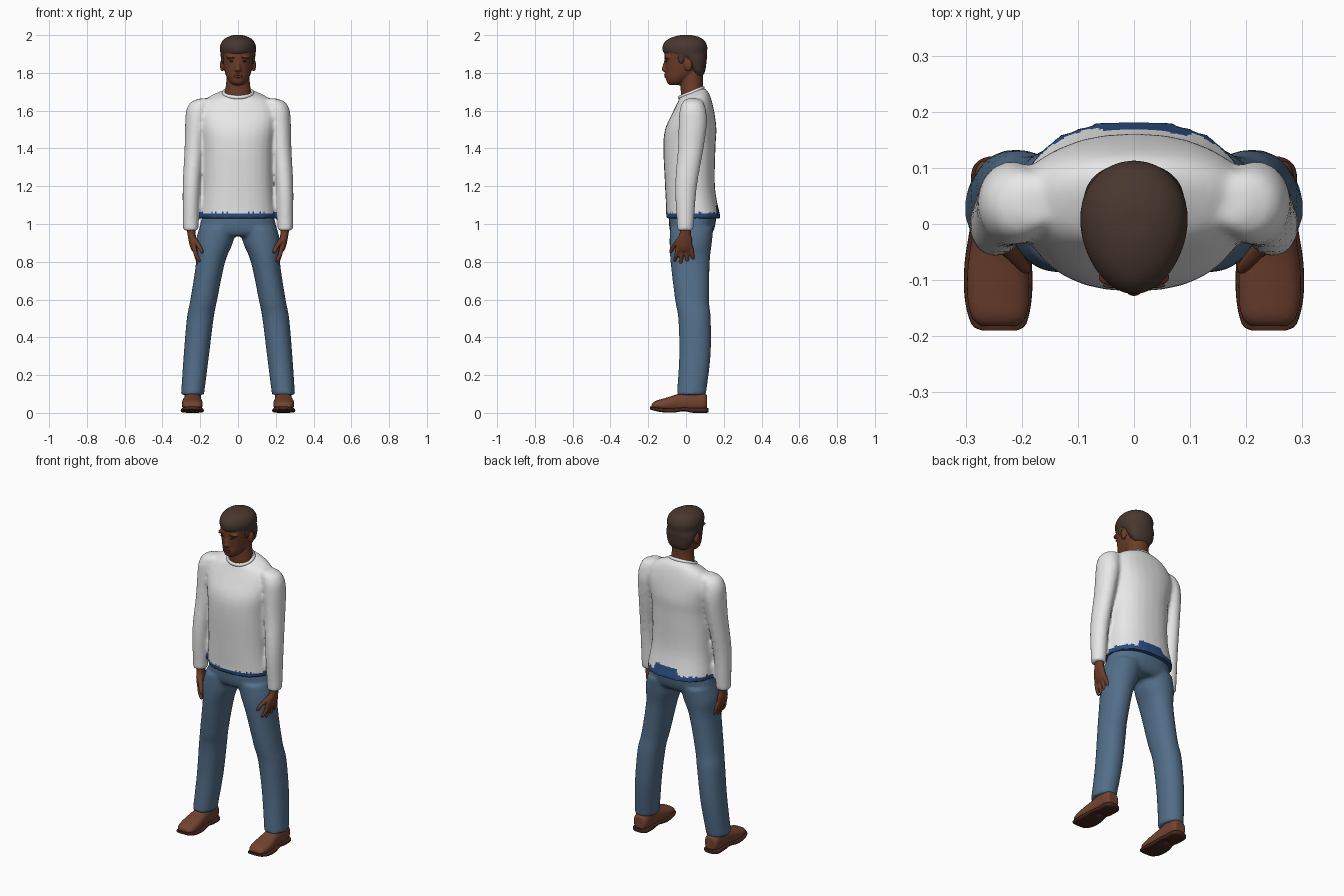
import bpy, bmesh, math
from mathutils import Matrix, Vector

cube = bpy.data.objects.get("Cube")
if cube:
    bpy.data.objects.remove(cube, do_unlink=True)


def material(name, r, g, b):
    m = bpy.data.materials.new(name)
    m.use_nodes = True
    m.diffuse_color = (r, g, b, 1)
    m.node_tree.nodes["Principled BSDF"].inputs["Base Color"].default_value = (r, g, b, 1)
    return m


KNIT = material("sweater white", .8, .8, .8)
HEM = material("hem blue", .025, .075, .22)
DENIM = material("jeans blue", .085, .155, .25)
SKIN = material("brown skin", .15, .045, .022)
LIPS = material("lips", .12, .034, .02)
HAIR = material("dark hair", .065, .038, .028)
EYE = material("eye dark", .02, .012, .01)
LEATHER = material("shoe brown", .17, .056, .03)
SOLE = material("sole brown", .06, .02, .012)


def curve(a, b, c, d, t):
    """Smooth interpolation through b and c."""
    return [q + .5 * t * (r - p + t * (2*p - 5*q + 4*r - s + t * (3*(q - r) + s - p)))
            for p, q, r, s in zip(a, b, c, d)]


def loft(bm, sections, side=1, power=2, egg=0, axis="z", segs=28, steps=4):
    """Skin rings of (along, centre a, centre b, radius a, radius b, tilt)."""
    secs = [list(s) + [0] * (6 - len(s)) for s in sections]
    n = len(secs)
    rows = []
    for i in range(n - 1):
        pts = [secs[max(0, min(n - 1, i + k))] for k in (-1, 0, 1, 2)]
        rows += [curve(*pts, k / steps) for k in range(steps)]
    rows.append(secs[-1])
    rings = []
    for h, ca, cb, ra, rb, tilt in rows:
        ring = []
        for k in range(segs):
            ang = math.tau * k / segs
            c, s = math.cos(ang), math.sin(ang)
            a = math.copysign(abs(c) ** (2 / power), c) * ra * (1 + egg * s)
            b = math.copysign(abs(s) ** (2 / power), s) * rb
            x = side * (ca + a)
            co = (x, cb + b, h + tilt * b) if axis == "z" else (x, h, cb + b)
            ring.append(bm.verts.new(co))
        rings.append(ring)
    for lo, hi in zip(rings, rings[1:]):
        for k in range(segs):
            j = (k + 1) % segs
            bm.faces.new((lo[k], lo[j], hi[j], hi[k]))
    bm.faces.new(rings[0])
    bm.faces.new(rings[-1])


def ball(bm, centre, radii):
    m = Matrix.Translation(centre) @ Matrix.Diagonal((*radii, 1))
    bmesh.ops.create_uvsphere(bm, u_segments=16, v_segments=10, radius=1, matrix=m)


def finish(bm, name, *mats, voxel=0, smooth=4):
    """Make the object; a voxel size fuses overlapping parts into one skin."""
    bmesh.ops.recalc_face_normals(bm, faces=bm.faces[:])
    mesh = bpy.data.meshes.new(name)
    bm.to_mesh(mesh)
    bm.free()
    ob = bpy.data.objects.new(name, mesh)
    bpy.context.collection.objects.link(ob)
    if voxel:
        mod = ob.modifiers.new("fuse", "REMESH")
        mod.mode, mod.voxel_size = "VOXEL", voxel
        mod = ob.modifiers.new("relax", "SMOOTH")
        mod.factor, mod.iterations = .5, smooth
        fused = bpy.data.meshes.new_from_object(ob.evaluated_get(bpy.context.evaluated_depsgraph_get()))
        ob.modifiers.clear()
        ob.data = fused
    ob.data.materials.clear()
    for m in mats:
        ob.data.materials.append(m)
    bpy.ops.object.select_all(action="DESELECT")
    ob.select_set(True)
    bpy.context.view_layer.objects.active = ob
    bpy.ops.object.shade_smooth_by_angle(angle=math.radians(50))
    return ob


# Sweater: torso and sleeves fused
bm = bmesh.new()
loft(bm, [(1.03, 0, .04, .202, .147), (1.07, 0, .035, .198, .14), (1.2, 0, .021, .185, .132),
          (1.4, 0, .018, .185, .138), (1.5, 0, .025, .198, .136), (1.58, 0, .038, .21, .114),
          (1.64, 0, .043, .19, .094, .1), (1.675, 0, .04, .145, .08, .25),
          (1.695, 0, .03, .085, .066, .4)], power=2.3)
for side in (1, -1):
    loft(bm, [(.965, .25, -.004, .04, .042), (1.02, .25, -.003, .042, .046), (1.2, .246, 0, .047, .058),
              (1.4, .231, .025, .052, .068), (1.53, .22, .036, .06, .075), (1.6, .212, .036, .062, .07),
              (1.645, .195, .036, .055, .055), (1.665, .17, .036, .03, .03)], side)
sweater = finish(bm, "sweater", KNIT, HEM, voxel=.01, smooth=5)
for p in sweater.data.polygons:
    x, y, z = p.center
    top = 1.1 if y > .1 and -.06 < x < .1 else 1.06
    p.material_index = int(z < top and abs(x) < .208)

# Collar: a soft ring dipping at the front
bm = bmesh.new()
ring = []
for k in range(32):
    a = math.tau * k / 32
    out = Vector((math.cos(a), math.sin(a), 0))
    mid = Vector((.076 * out.x, .028 + .062 * out.y, 1.695 + .025 * out.y))
    ring.append([bm.verts.new(mid + .009 * (math.cos(t) * out + Vector((0, 0, 1.2 * math.sin(t)))))
                 for t in (math.tau * q / 8 for q in range(8))])
for k in range(32):
    a, b = ring[k], ring[(k + 1) % 32]
    for q in range(8):
        bm.faces.new((a[q], a[(q + 1) % 8], b[(q + 1) % 8], b[q]))
finish(bm, "collar", KNIT)

# Jeans: hips and legs fused
bm = bmesh.new()
loft(bm, [(.935, 0, .028, .17, .095), (.96, 0, .03, .203, .114), (1, 0, .033, .2, .123),
          (1.045, 0, .035, .188, .126)], power=2.2)
for side in (1, -1):
    loft(bm, [(.095, .241, .028, .061, .077), (.3, .221, .047, .067, .083), (.5, .2, .045, .071, .086),
              (.6, .181, .032, .071, .09), (.8, .145, .022, .077, .104), (.9, .126, .025, .099, .112),
              (.98, .11, .03, .095, .115)], side, power=2.15)
finish(bm, "jeans", DENIM, voxel=.01)

# Head, neck, nose and ears fused
bm = bmesh.new()
loft(bm, [(1.735, 0, -.06, .022, .025), (1.75, 0, -.053, .042, .048), (1.78, 0, -.035, .061, .073),
          (1.81, 0, -.02, .071, .088), (1.85, 0, -.008, .079, .104), (1.89, 0, -.005, .084, .11),
          (1.93, 0, -.003, .084, .107), (1.965, 0, 0, .065, .085), (1.985, 0, 0, .03, .04)],
     power=2.15, egg=.06)
loft(bm, [(1.64, 0, .035, .078, .06), (1.7, 0, .032, .069, .06), (1.76, 0, .03, .062, .059),
          (1.83, 0, .03, .06, .065)])
loft(bm, [(1.803, 0, -.1, .012, .012), (1.815, 0, -.107, .02, .022), (1.83, 0, -.106, .014, .02),
          (1.87, 0, -.1, .008, .014)])
ball(bm, (0, -.1, 1.786), (.026, .013, .015))
for side in (1, -1):
    ball(bm, (.084 * side, .012, 1.84), (.012, .021, .033))
    ball(bm, (.034 * side, -.095, 1.883), (.032, .017, .009))
head = finish(bm, "head", SKIN, voxel=.005, smooth=3)

# Painted face details laid on the skin
bpy.context.view_layer.update()


def face_detail(bm, x, z, rx, rz):
    hit, where, _, _ = head.ray_cast(Vector((x, -1, z)), Vector((0, 1, 0)))
    y = where.y if hit else -.1
    ball(bm, (x, y, z), (rx, .004, rz))


for name, mat, x, z, rx, rz in (("eyes", EYE, .033, 1.862, .012, .005),
                                ("eyebrows", HAIR, .036, 1.88, .02, .004)):
    bm = bmesh.new()
    for side in (1, -1):
        face_detail(bm, x * side, z, rx, rz)
    finish(bm, name, mat)
bm = bmesh.new()
for z in (1.79, 1.78):
    face_detail(bm, 0, z, .024, .006)
finish(bm, "lips", LIPS)

# Hair cap, longer at the back, with sideburns
bm = bmesh.new()
loft(bm, [(1.785, 0, .068, .05, .022), (1.81, 0, .06, .07, .042), (1.85, 0, .045, .084, .063),
          (1.88, 0, .028, .09, .083), (1.902, 0, -.002, .093, .113), (1.94, 0, -.006, .095, .119),
          (1.97, 0, -.004, .082, .103), (1.99, 0, 0, .055, .07), (2, 0, 0, .025, .03)], egg=.13)
for side in (1, -1):
    ball(bm, (.077 * side, -.025, 1.88), (.012, .018, .035))
finish(bm, "hair", HAIR, voxel=.007, smooth=2)

for side, label in ((1, "left"), (-1, "right")):
    # Hand: palm, four fingers and a thumb
    bm = bmesh.new()
    loft(bm, [(.855, .228, -.01, .014, .038), (.88, .235, -.01, .019, .044), (.92, .242, -.008, .021, .04),
              (.95, .246, -.004, .022, .03), (1, .25, -.002, .026, .03)], side)
    for y, spread, tip in ((-.043, -.016, .8), (-.02, -.007, .78), (.004, .002, .775), (.027, .013, .795)):
        loft(bm, [(tip, .203, y + spread, .006, .006), (tip + .01, .207, y + spread, .01, .01),
                  (.835, .222, y + spread / 2, .012, .0115), (.88, .233, y, .012, .012)], side, segs=12)
    loft(bm, [(.845, .19, -.082, .006, .006), (.857, .193, -.079, .011, .011), (.885, .208, -.062, .014, .014),
              (.925, .235, -.03, .016, .018)], side, segs=12)
    finish(bm, label + "_hand", SKIN, voxel=.005, smooth=3)

    # Shoe upper with ankle shaft
    bm = bmesh.new()
    loft(bm, [(-.182, .24, .036, .034, .012), (-.165, .241, .04, .05, .022), (-.12, .242, .044, .056, .032),
              (-.07, .242, .05, .054, .041), (-.02, .241, .057, .048, .05), (.04, .24, .06, .046, .054),
              (.09, .24, .06, .045, .05), (.112, .24, .056, .034, .038)], side, power=2.4, axis="y")
    loft(bm, [(.05, .24, .04, .046, .065), (.09, .24, .034, .044, .062), (.125, .24, .032, .047, .066)], side)
    finish(bm, label + "_shoe", LEATHER, voxel=.007, smooth=3)

    # Sole with raised toe and arch
    bm = bmesh.new()
    loft(bm, [(-.19, .24, .026, .03, .007), (-.178, .241, .023, .049, .009), (-.13, .242, .015, .06, .011),
              (-.07, .242, .013, .06, .012), (-.01, .241, .019, .052, .01), (.03, .24, .014, .05, .013),
              (.09, .24, .013, .05, .013), (.112, .24, .014, .038, .013), (.12, .24, .016, .02, .011)],
         side, power=4, axis="y")
    finish(bm, label + "_sole", SOLE)
